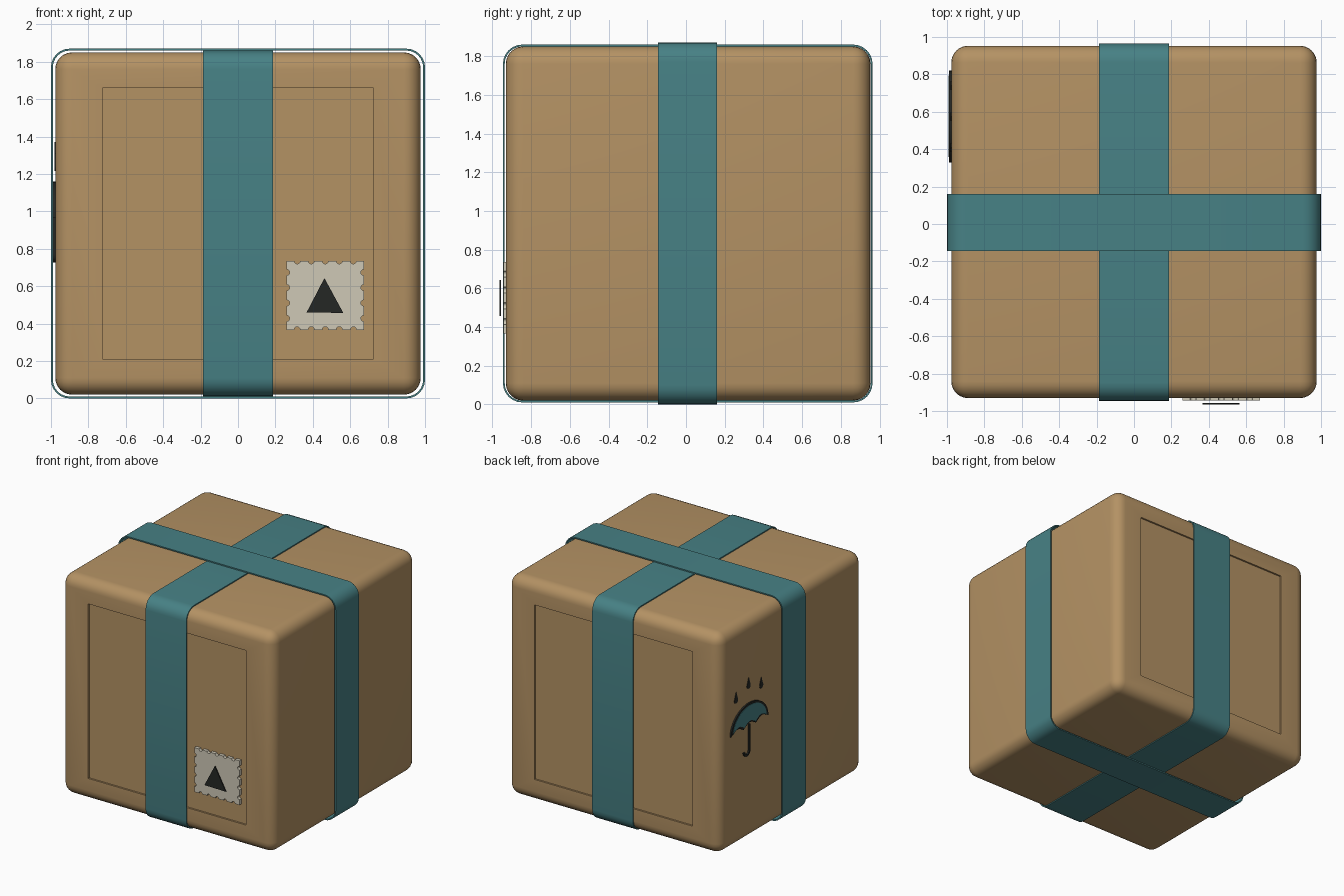
import bpy, bmesh
from math import sin, cos, pi, radians
from mathutils import Vector

if "Cube" in bpy.data.objects:
    bpy.data.objects.remove(bpy.data.objects["Cube"])


def material(name, rgb):
    m = bpy.data.materials.new(name)
    m.diffuse_color = (*rgb, 1)
    m.use_nodes = True
    m.node_tree.nodes["Principled BSDF"].inputs["Base Color"].default_value = m.diffuse_color
    return m


CARD = material("cardboard", (0.456, 0.287, 0.127))
TEAL = material("teal_tape", (0.063, 0.22, 0.235))
CREAM = material("cream_paper", (0.62, 0.58, 0.47))
INK = material("dark_ink", (0.018, 0.02, 0.018))


def finish(name, bm, mat, angle=35):
    bmesh.ops.recalc_face_normals(bm, faces=bm.faces[:])
    me = bpy.data.meshes.new(name)
    bm.to_mesh(me)
    bm.free()
    me.materials.append(mat)
    ob = bpy.data.objects.new(name, me)
    bpy.context.collection.objects.link(ob)
    bpy.ops.object.select_all(action='DESELECT')
    ob.select_set(True)
    bpy.context.view_layer.objects.active = ob
    bpy.ops.object.shade_smooth_by_angle(angle=radians(angle))
    return ob


def plate(name, pts, axis, near, far, mat):
    """Flat outline (u, z) given thickness along axis 'x' or 'y'."""
    def place(u, z, d):
        return (d, u, z) if axis == 'x' else (u, d, z)
    bm = bmesh.new()
    n = len(pts)
    a = [bm.verts.new(place(u, z, near)) for u, z in pts]
    b = [bm.verts.new(place(u, z, far)) for u, z in pts]
    bm.faces.new(a)
    bm.faces.new(b)
    for i in range(n):
        j = (i + 1) % n
        bm.faces.new((a[i], a[j], b[j], b[i]))
    return finish(name, bm, mat)


def rounded_rect(u0, u1, z0, z1, r, seg=6):
    corners = ((u1 - r, z1 - r), (u0 + r, z1 - r), (u0 + r, z0 + r), (u1 - r, z0 + r))
    return [(cu + r * cos(pi / 2 * (q + k / seg)), cz + r * sin(pi / 2 * (q + k / seg)))
            for q, (cu, cz) in enumerate(corners) for k in range(seg + 1)]


def strap(name, axis, u0, u1, z0, z1, w0, w1, t):
    """Closed rounded loop of tape; its width runs along axis from w0 to w1."""
    def place(p, d):
        return (d, *p) if axis == 'x' else (p[0], d, p[1])
    outer = rounded_rect(u0, u1, z0, z1, 0.1)
    inner = rounded_rect(u0 + t, u1 - t, z0 + t, z1 - t, 0.1 - t)
    bm = bmesh.new()
    rings = [[bm.verts.new(place(p, w)) for p in loop]
             for loop, w in ((outer, w0), (outer, w1), (inner, w1), (inner, w0))]
    n = len(outer)
    for k in range(4):
        a, b = rings[k], rings[(k + 1) % 4]
        for i in range(n):
            j = (i + 1) % n
            bm.faces.new((a[i], a[j], b[j], b[i]))
    return finish(name, bm, TEAL)


# Cardboard box with rounded edges and sunken panels on front and back
bm = bmesh.new()
bmesh.ops.create_cube(bm, size=1)
for v in bm.verts:
    v.co = Vector((v.co.x * 1.954, v.co.y * 1.884 + 0.011, v.co.z * 1.83 + 0.935))
bmesh.ops.bevel(bm, geom=bm.edges[:], offset=0.09, segments=6, profile=0.5, affect='EDGES')
bm.normal_update()
for s in (-1, 1):
    face = max(bm.faces, key=lambda f: f.calc_area() * (f.normal.y * s > 0.99))
    bmesh.ops.inset_individual(bm, faces=[face], thickness=0.1)
    for v in face.verts:
        v.co.x = 0.725 if v.co.x > 0 else -0.725
        v.co.z = 1.66 if v.co.z > 0.93 else 0.21
    bmesh.ops.inset_individual(bm, faces=[face], thickness=0.0005, depth=-0.014)
finish("cardboard_box", bm, CARD)

# Two crossing tape straps
strap("lengthwise_strap", 'x', -0.946, 0.964, 0.0105, 1.8595, -0.187, 0.187, 0.009)
strap("crosswise_strap", 'y', -1.0, 1.0, 0.0, 1.87, -0.145, 0.16, 0.010)


# Stamp with perforated edge
def perforated(x0, x1, z0, z1, nx, nz, r):
    pts = []
    c = [Vector(p) for p in ((x0, z0), (x1, z0), (x1, z1), (x0, z1))]
    for k in range(4):
        a, b = c[k], c[(k + 1) % 4]
        d = (b - a).normalized()
        inward = Vector((-d.y, d.x))
        n = (nx, nz)[k % 2]
        pts.append(tuple(a))
        for i in range(n):
            m = a.lerp(b, (i + 0.75) / (n + 0.5))
            pts += [tuple(m - d * r * cos(pi * j / 6) + inward * r * sin(pi * j / 6))
                    for j in range(7)]
    return pts


plate("stamp", perforated(0.26, 0.673, 0.367, 0.735, 5, 4, 0.016), 'y', -0.944, -0.916, CREAM)
plate("stamp_triangle", [(0.367, 0.46), (0.563, 0.457), (0.462, 0.643)], 'y', -0.965, -0.957, INK)

# Umbrella mark on the left side
CY, CZ = 0.575, 0.965


def canopy(w, h, lift, scallop):
    pts = [(CY + w * cos(pi * i / 20), CZ + lift + h * sin(pi * i / 20)) for i in range(21)]
    step = 2 * w / 3
    for k in range(3):
        for i in range(0 if k else 1, 6):
            t = i / 6
            pts.append((CY - w + step * (k + t), CZ + lift + scallop * sin(pi * t)))
    return pts


plate("umbrella_outline", canopy(0.245, 0.195, 0, 0.035), 'x', -0.975, -0.989, INK)
plate("umbrella_canopy", canopy(0.218, 0.165, 0.014, 0.035), 'x', -0.98, -0.992, TEAL)

# Umbrella handle: a straight shaft ending in a hook
R, HALF = 0.034, 0.009


def handle_side(off):
    arc = [(CY + R + (R + off) * cos(pi + pi * i / 10),
            0.77 + (R + off) * sin(pi + pi * i / 10)) for i in range(11)]
    return [(CY - off, CZ + 0.02)] + arc


plate("umbrella_handle", handle_side(HALF) + handle_side(-HALF)[::-1], 'x', -0.975, -0.989, INK)

# Rain drops
for i, (y, z) in enumerate(((0.74, 1.25), (0.575, 1.31), (0.41, 1.25))):
    drop = [(y, z + 0.06)] + [(y + 0.024 * cos(a), z - 0.01 + 0.024 * sin(a))
                              for a in [radians(150 + 24 * k) for k in range(11)]]
    plate(f"rain_drop_{i + 1}", drop, 'x', -0.975, -0.981, INK)
